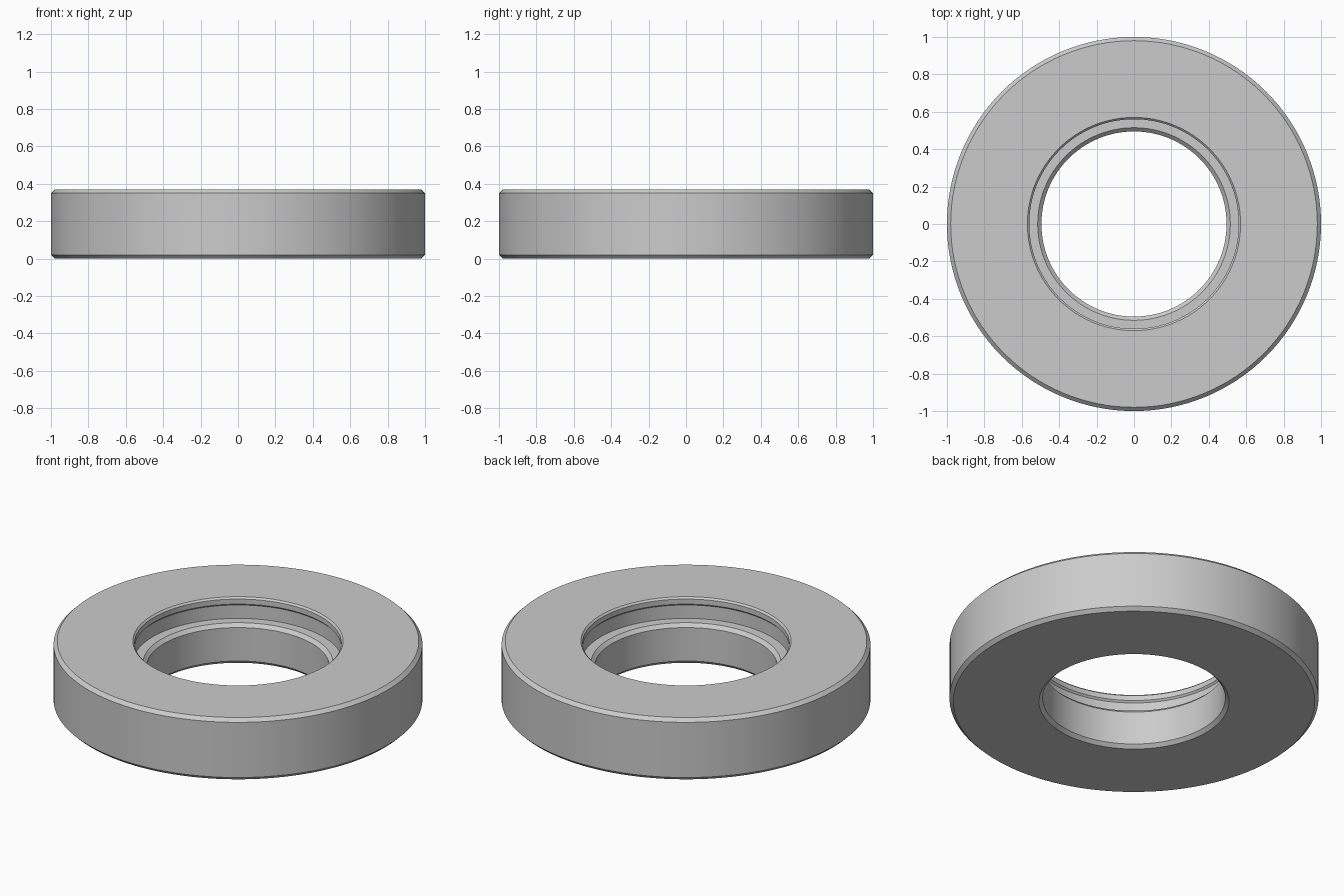
import bpy
import bmesh
import math
from mathutils import Matrix, Vector

cube = bpy.data.objects.get("Cube")
if cube:
    bpy.data.objects.remove(cube, do_unlink=True)

SEGMENTS = 128
HEIGHT = 0.37
CHAMFER = 0.02      # outer rim and bore edges
LIP = 0.01          # small retaining lip at the mouth
OUTER, BORE, POCKET = 1.0, 0.495, 0.57
LEDGE = 0.24        # floor of the counterbore


def make_material(name, color):
    mat = bpy.data.materials.new(name)
    mat.use_nodes = True
    mat.diffuse_color = color
    mat.node_tree.nodes["Principled BSDF"].inputs["Base Color"].default_value = color
    return mat


def lathe(name, profile, mat):
    """Revolve a closed (radius, height) profile around the z axis."""
    bm = bmesh.new()
    rings = []
    for i in range(SEGMENTS):
        turn = Matrix.Rotation(math.tau * i / SEGMENTS, 3, "Z")
        rings.append([bm.verts.new(turn @ Vector((r, 0, z))) for r, z in profile])
    count = len(profile)
    for i, ring in enumerate(rings):
        nxt = rings[(i + 1) % SEGMENTS]
        for j in range(count):
            k = (j + 1) % count
            bm.faces.new((ring[j], nxt[j], nxt[k], ring[k]))
    bmesh.ops.recalc_face_normals(bm, faces=bm.faces)
    mesh = bpy.data.meshes.new(name)
    bm.to_mesh(mesh)
    bm.free()
    mesh.materials.append(mat)
    obj = bpy.data.objects.new(name, mesh)
    bpy.context.collection.objects.link(obj)
    return obj


# Cross-section: outer rim, lipped counterbore, ledge, through bore
profile = [
    (OUTER - CHAMFER, 0), (OUTER, CHAMFER),
    (OUTER, HEIGHT - CHAMFER), (OUTER - CHAMFER, HEIGHT),
    (POCKET, HEIGHT), (POCKET - LIP, HEIGHT - LIP),
    (POCKET - LIP, 0.33), (POCKET, 0.32),
    (POCKET, LEDGE), (BORE + CHAMFER, LEDGE),
    (BORE, LEDGE - CHAMFER), (BORE, CHAMFER),
    (BORE + CHAMFER, 0),
]
gray = make_material("light_gray", (0.6, 0.6, 0.6, 1))
ring = lathe("stepped_ring", profile, gray)

# Smooth round walls with crisp chamfer edges
bpy.ops.object.select_all(action="DESELECT")
ring.select_set(True)
bpy.context.view_layer.objects.active = ring
bpy.ops.object.shade_smooth_by_angle(angle=math.radians(30))
